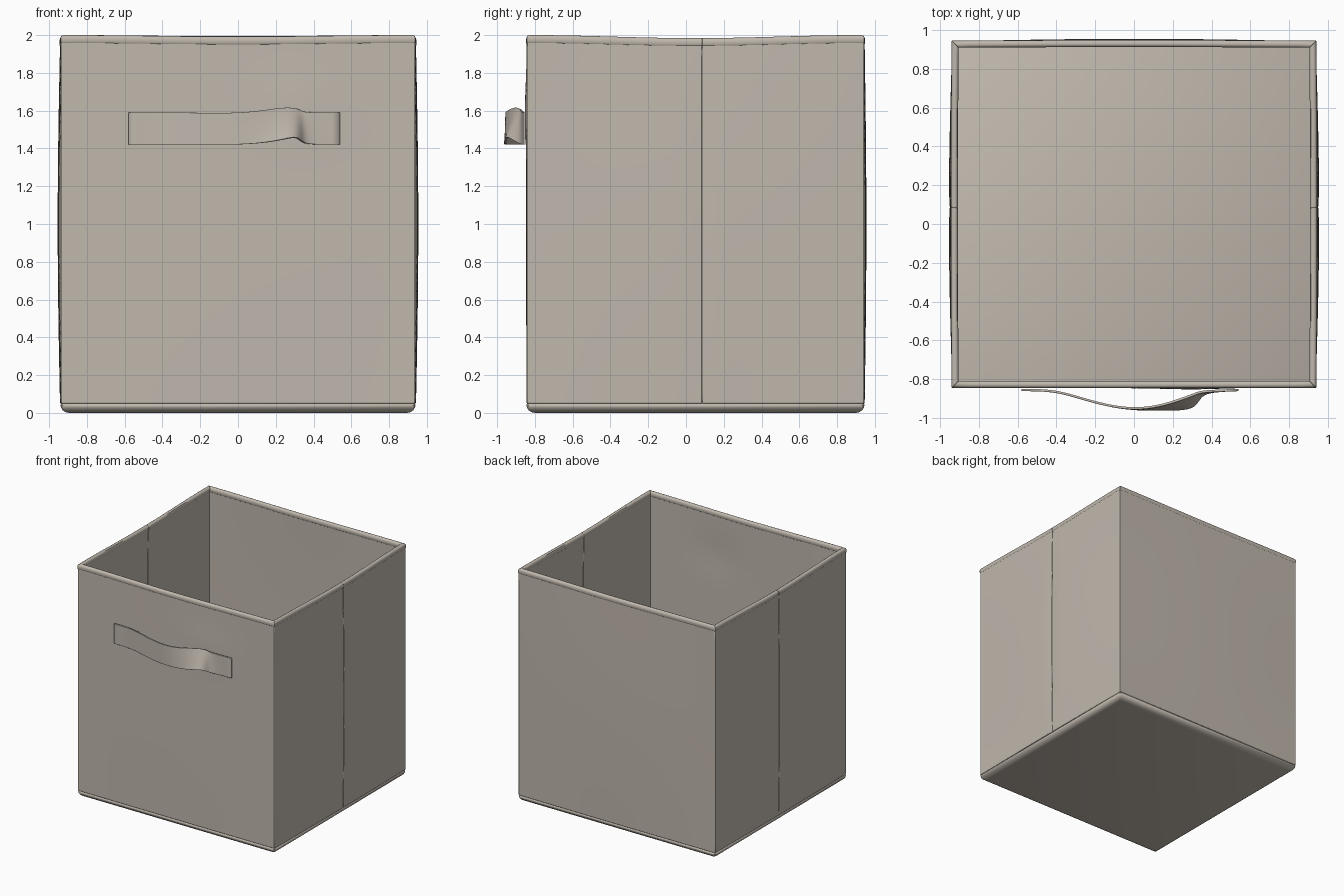
import bpy, bmesh
from math import sin, pi, exp
from mathutils import Vector

cube = bpy.data.objects.get("Cube")
if cube:
    bpy.data.objects.remove(cube, do_unlink=True)

fabric = bpy.data.materials.new("beige_fabric")
colour = (0.53, 0.48, 0.42, 1)
fabric.use_nodes = True
fabric.diffuse_color = colour
fabric.node_tree.nodes["Principled BSDF"].inputs["Base Color"].default_value = colour
fabric.node_tree.nodes["Principled BSDF"].inputs["Roughness"].default_value = 0.9

HALF, FRONT, BACK = 0.94, -0.845, 0.945
SEAM = 0.52    # position of the side seams, from front to back
RIM = 1.957    # height where the top binding starts

# name: start corner, end corner, outward direction, belly, rim sag
SIDES = {
    "front": ((-1, FRONT), (1, FRONT), (0, -1), 0.005, 0.008),
    "back": ((-1, BACK), (1, BACK), (0, 1), 0.013, 0.006),
    "left": ((1, FRONT), (1, BACK), (1, 0), 0.018, 0.016),
    "right": ((-1, FRONT), (-1, BACK), (-1, 0), 0.018, 0.016),
}


def finish(name, bm, bevel=0.0, angle=40):
    bmesh.ops.recalc_face_normals(bm, faces=bm.faces)
    mesh = bpy.data.meshes.new(name)
    bm.to_mesh(mesh)
    bm.free()
    obj = bpy.data.objects.new(name, mesh)
    bpy.context.collection.objects.link(obj)
    mesh.materials.append(fabric)
    bpy.ops.object.select_all(action='DESELECT')
    obj.select_set(True)
    bpy.context.view_layer.objects.active = obj
    bpy.ops.object.shade_smooth_by_angle(angle=angle * pi / 180)
    if bevel:
        mod = obj.modifiers.new("soft_edges", 'BEVEL')
        mod.width, mod.segments = bevel, 2
        mod.limit_method, mod.angle_limit = 'ANGLE', pi / 4
    return obj


def cloth_point(side, u, z, depth):
    """Point on a slightly bellied wall, a given depth inside its outer face."""
    a, b, n, belly, sag = SIDES[side]
    ends = []
    for x, y in (a, b):
        inward = depth if y == FRONT else -depth
        ends.append(Vector((x * (HALF - depth), y + inward, 0)))
    p = ends[0].lerp(ends[1], u)
    out = belly * sin(pi * u) * (0.25 + 0.75 * sin(pi * z / 2))
    if side == "front":    # cloth pulled out by the handle
        out += 0.008 * exp(-((p.x - 0.3) / 0.22) ** 2 - ((z - 1.62) / 0.16) ** 2)
    elif side != "back":   # cloth pinched by the seam
        out -= 0.005 * exp(-((u - SEAM) / 0.03) ** 2) * sin(pi * z / 2)
    p += Vector((n[0], n[1], 0)) * out
    p.z = z - sag * sin(pi * u) ** 2 * (z / 2) ** 4
    return p


def sweep(name, side, u0, u1, profile, bevel):
    """Sweep a symmetric closed (height, depth) profile along one wall."""
    steps, n = 28, len(profile)
    bm = bmesh.new()
    rings = []
    for i in range(steps + 1):
        u = u0 + (u1 - u0) * i / steps
        rings.append([bm.verts.new(cloth_point(side, u, z, d)) for z, d in profile])
    for r, s in zip(rings, rings[1:]):
        for j in range(n):
            k = (j + 1) % n
            bm.faces.new((r[j], r[k], s[k], s[j]))
    for r in (rings[0], rings[-1]):
        for j in range(n // 2 - 1):
            bm.faces.new((r[j], r[j + 1], r[n - 2 - j], r[n - 1 - j]))
    finish(name, bm, bevel)


# Wall panels and the folded binding along the rim
heights = [0.05 + (RIM + 0.005 - 0.05) * i / 24 for i in range(25)]
wall = [(z, 0.003) for z in heights] + [(z, 0.031) for z in reversed(heights)]
outer = [(RIM, 0.004), (RIM + 0.006, 0.0), (1.985, 0.0), (1.996, 0.005), (2.0, 0.013)]
binding = outer + [(z, 0.036 - d) for z, d in reversed(outer)]
for side in SIDES:
    if side in ("left", "right"):
        spans = (("_front_half", 0, SEAM), ("_back_half", SEAM, 1))
    else:
        spans = (("", 0, 1),)
    for suffix, u0, u1 in spans:
        sweep(side + "_wall" + suffix, side, u0, u1, wall, 0.004)
        sweep(side + "_rim_binding" + suffix, side, u0, u1, binding, 0.002)

# Base pad with a rounded lower edge
bm = bmesh.new()
rings = []
for z, d in ((0, 0.045), (0.004, 0.027), (0.014, 0.012), (0.028, 0.003),
             (0.042, 0.0), (0.048, 0.003), (0.051, 0.009)):
    x, f, b, c = HALF - d, FRONT + d, BACK - d, 0.012
    rings.append([bm.verts.new((px, py, z)) for px, py in (
        (-x + c, f), (x - c, f), (x, f + c), (x, b - c),
        (x - c, b), (-x + c, b), (-x, b - c), (-x, f + c))])
for r, s in zip(rings, rings[1:]):
    for j in range(8):
        k = (j + 1) % 8
        bm.faces.new((r[j], r[k], s[k], s[j]))
bm.faces.new(rings[0])
bm.faces.new(rings[-1])
finish("base_pad", bm)

# Handle strap: x, then y and z of the upper edge, y and z of the lower edge
strap = (
    (-0.58, -0.856, 1.59, -0.856, 1.42),
    (-0.42, -0.857, 1.59, -0.857, 1.42),
    (-0.30, -0.890, 1.59, -0.890, 1.42),
    (-0.15, -0.935, 1.588, -0.935, 1.42),
    (0.00, -0.957, 1.588, -0.957, 1.42),
    (0.13, -0.940, 1.60, -0.957, 1.428),
    (0.24, -0.905, 1.617, -0.957, 1.447),
    (0.31, -0.878, 1.612, -0.945, 1.465),
    (0.335, -0.869, 1.596, -0.900, 1.435),
    (0.37, -0.862, 1.59, -0.862, 1.42),
    (0.54, -0.856, 1.59, -0.856, 1.42),
)
bm = bmesh.new()
rows = []
for x, y1, z1, y2, z2 in strap:
    top, low = Vector((x, y1, z1)), Vector((x, y2, z2))
    rows.append([bm.verts.new(top.lerp(low, t)) for t in (0, 0.03, 0.35, 0.65, 0.97, 1)])
for r, s in zip(rows, rows[1:]):
    for j in range(len(r) - 1):
        bm.faces.new((r[j], r[j + 1], s[j + 1], s[j]))
handle = finish("handle_strap", bm, angle=80)
smooth = handle.modifiers.new("smooth", 'SUBSURF')
smooth.levels = smooth.render_levels = 2
smooth.boundary_smooth = 'PRESERVE_CORNERS'
thick = handle.modifiers.new("thickness", 'SOLIDIFY')
thick.thickness, thick.offset = 0.012, 0
